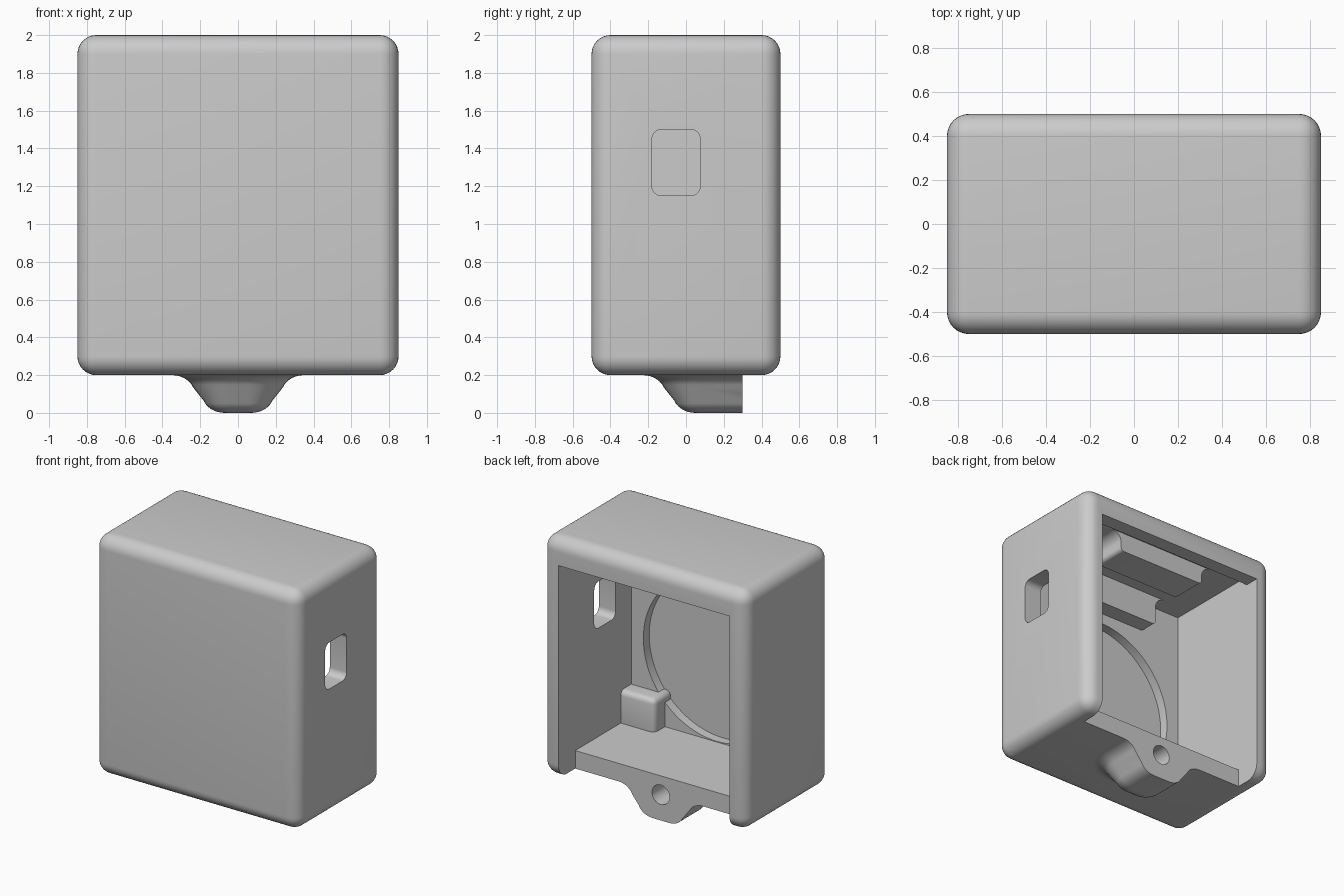
import bpy, bmesh, math
from mathutils import Vector

if "Cube" in bpy.data.objects:
    bpy.data.objects.remove(bpy.data.objects["Cube"], do_unlink=True)

grey = bpy.data.materials.new("light_grey_plastic")
grey.use_nodes = True
grey.diffuse_color = (0.6, 0.6, 0.6, 1)
grey.node_tree.nodes["Principled BSDF"].inputs["Base Color"].default_value = (0.6, 0.6, 0.6, 1)


def finish(name, bm):
    bmesh.ops.recalc_face_normals(bm, faces=bm.faces)
    mesh = bpy.data.meshes.new(name)
    bm.to_mesh(mesh)
    bm.free()
    mesh.materials.append(grey)
    obj = bpy.data.objects.new(name, mesh)
    bpy.context.collection.objects.link(obj)
    return obj


def activate(obj):
    bpy.ops.object.select_all(action='DESELECT')
    obj.select_set(True)
    bpy.context.view_layer.objects.active = obj


def smooth(obj):
    activate(obj)
    bpy.ops.object.shade_smooth_by_angle(angle=math.radians(35))


def rounded_box(name, low, high, radius, segments):
    bm = bmesh.new()
    bmesh.ops.create_cube(bm, size=1)
    low, high = Vector(low), Vector(high)
    for v in bm.verts:
        v.co = Vector((low[i] + (v.co[i] + 0.5) * (high[i] - low[i]) for i in range(3)))
    bmesh.ops.bevel(bm, geom=bm.edges[:], offset=radius, segments=segments,
                    profile=0.5, affect='EDGES')
    return finish(name, bm)


def arc(cx, cy, r, start, end, n=8):
    angles = [math.radians(start + (end - start) * i / n) for i in range(n + 1)]
    return [(cx + r * math.cos(a), cy + r * math.sin(a)) for a in angles]


def prism(name, points, axis, a, b):
    """Extrude a 2D outline along x (outline in y, z) or y (outline in x, z)."""
    def place(p, d):
        return (d, p[0], p[1]) if axis == 'x' else (p[0], d, p[1])
    bm = bmesh.new()
    rings = [[bm.verts.new(place(p, d)) for p in points] for d in (a, b)]
    for ring in rings:
        bm.faces.new(ring)
    for i in range(len(points)):
        j = (i + 1) % len(points)
        bm.faces.new((rings[0][i], rings[0][j], rings[1][j], rings[1][i]))
    return finish(name, bm)


def combine(obj, other, operation):
    activate(obj)
    mod = obj.modifiers.new("combine", 'BOOLEAN')
    mod.operation, mod.object, mod.solver = operation, other, 'EXACT'
    bpy.ops.object.modifier_apply(modifier=mod.name)
    bpy.data.objects.remove(other, do_unlink=True)


# Flared screw tab: stacked outlines following an S curve
def screw_tab():
    curve = [(0.12 * math.sin(t), 0.1 - 0.1 * math.cos(t))
             for t in [math.radians(10 * i) for i in range(8)]]
    curve += [(0.28 - x, 0.2 - z) for x, z in reversed(curve)] + [(0.28, 0.27)]
    bm = bmesh.new()
    rings = []
    for spread, z in curve:
        r = spread + 0.02
        outline = [(-0.05 - r, 0.3)] + arc(-0.05, 0.07, r, 180, 270)
        outline += arc(0.05, 0.07, r, 270, 360) + [(0.05 + r, 0.3)]
        rings.append([bm.verts.new((x, y, z)) for x, y in outline])
    for low, high in zip(rings, rings[1:]):
        for i in range(len(low)):
            j = (i + 1) % len(low)
            bm.faces.new((low[i], low[j], high[j], high[i]))
    bm.faces.new(rings[0])
    bm.faces.new(rings[-1])
    return finish("screw_tab", bm)


# Outer shell with tab
case = rounded_box("case_shell", (-0.85, -0.5, 0.2), (0.85, 0.5, 2), 0.1, 8)
combine(case, screw_tab(), 'UNION')

# Cavity, open at the back, with a lip on top and a slot through the bottom
cavity = [(-0.365, 0.335), (0.3, 0.335), (0.3, 0.1), (0.6, 0.1),
          (0.6, 1.8), (0.39, 1.8), (0.39, 1.865), (-0.365, 1.865)]
combine(case, prism("cavity_cutter", cavity, 'x', -0.71, 0.71), 'DIFFERENCE')

# Round recess inside the front wall
disc = arc(0, 0.95, 0.61, 0, 360, 96)[:-1]
combine(case, prism("recess_cutter", disc, 'y', -0.435, -0.3), 'DIFFERENCE')

# Screw hole in the tab
bore = arc(0, 0.193, 0.073, 0, 360, 32)[:-1]
combine(case, prism("bore_cutter", bore, 'y', 0.02, 0.4), 'DIFFERENCE')

# Rounded port in the right-hand wall
port = (arc(0.025, 1.45, 0.05, 0, 90) + arc(-0.13, 1.45, 0.05, 90, 180)
        + arc(-0.13, 1.2, 0.05, 180, 270) + arc(0.025, 1.2, 0.05, 270, 360))
combine(case, prism("port_cutter", port, 'x', 0.6, 0.95), 'DIFFERENCE')
smooth(case)


# Ribs hanging from the ceiling, flared where they meet it
def ceiling_rib(name, half, bottom, y0, y1):
    right = arc(half - 0.03, bottom + 0.03, 0.03, 270, 360, 5)
    right += arc(half + 0.08, 1.785, 0.08, 180, 90) + [(half + 0.08, 1.88)]
    points = right + [(-x, z) for x, z in reversed(right)]
    smooth(prism(name, points, 'y', y0, y1))


ceiling_rib("back_ceiling_rib", 0.37, 1.72, 0.04, 0.3)
ceiling_rib("front_ceiling_rib", 0.4, 1.64, -0.45, -0.24)

# Low posts in the two front corners of the floor
for side, sign in (("left", 1), ("right", -1)):
    xs = sorted((sign * 0.43, sign * 0.8))
    smooth(rounded_box(side + "_corner_post", (xs[0], -0.46, 0.25),
                       (xs[1], -0.24, 0.58), 0.04, 4))
